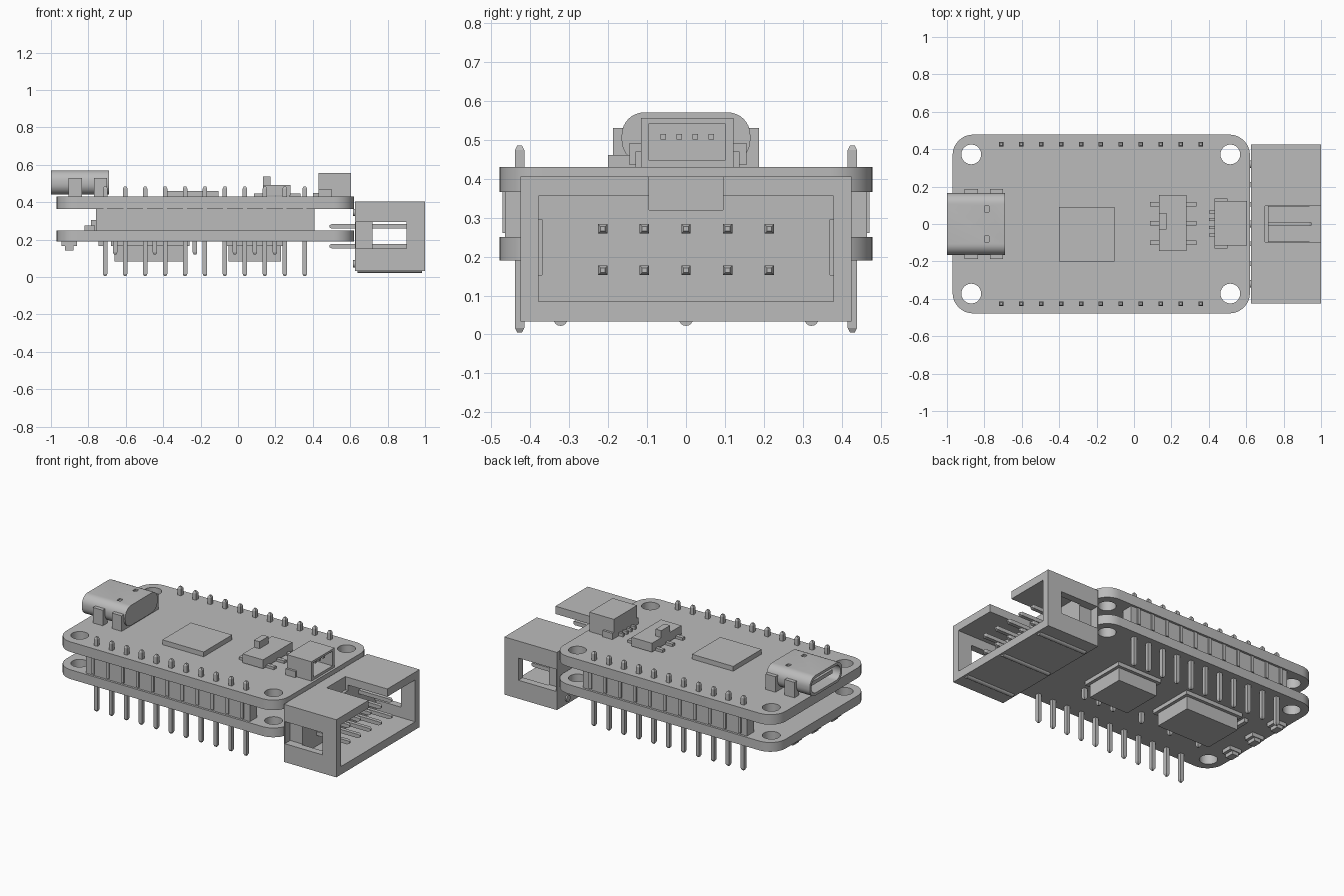
import bpy
import bmesh
from math import cos, sin, pi, radians
from mathutils import Matrix

cube = bpy.data.objects.get("Cube")
if cube:
    bpy.data.objects.remove(cube, do_unlink=True)

mat = bpy.data.materials.new("plain grey")
mat.use_nodes = True
GREY = (0.5, 0.5, 0.5, 1)
mat.diffuse_color = GREY
mat.node_tree.nodes["Principled BSDF"].inputs["Base Color"].default_value = GREY


def finish(name, bm):
    bmesh.ops.recalc_face_normals(bm, faces=bm.faces)
    mesh = bpy.data.meshes.new(name)
    bm.to_mesh(mesh)
    bm.free()
    mesh.materials.append(mat)
    ob = bpy.data.objects.new(name, mesh)
    bpy.context.collection.objects.link(ob)
    return ob


def boxes(name, *spans):
    """One object from boxes given as (x0, x1, y0, y1, z0, z1)."""
    bm = bmesh.new()
    for x0, x1, y0, y1, z0, z1 in spans:
        m = Matrix.Translation(((x0 + x1) / 2, (y0 + y1) / 2, (z0 + z1) / 2))
        m = m @ Matrix.Diagonal((x1 - x0, y1 - y0, z1 - z0, 1))
        bmesh.ops.create_cube(bm, size=1, matrix=m)
    return finish(name, bm)


def pins(name, spans, axis, tip=0.012):
    """Square pins with tapered ends along the chosen axis."""
    ob = boxes(name, *spans)
    bm = bmesh.new()
    bm.from_mesh(ob.data)
    ends = [f for f in bm.faces if abs(f.normal[axis]) > 0.9]
    for f in ends:
        n = f.normal.copy()
        new = bmesh.ops.extrude_discrete_faces(bm, faces=[f])["faces"][0]
        c = new.calc_center_median()
        for v in new.verts:
            v.co = c + (v.co - c) * 0.5 + n * tip
    bm.to_mesh(ob.data)
    bm.free()
    return ob


def rounded(a0, a1, b0, b1, r, steps=8):
    pts = []
    corners = [(a1 - r, b1 - r), (a0 + r, b1 - r), (a0 + r, b0 + r), (a1 - r, b0 + r)]
    for q, (a, b) in enumerate(corners):
        for i in range(steps + 1):
            t = (q + i / steps) * pi / 2
            pts.append((a + r * cos(t), b + r * sin(t)))
    return pts


def circle(a, b, r, n=24):
    return [(a + r * cos(2 * pi * i / n), b + r * sin(2 * pi * i / n)) for i in range(n)]


def prism(name, profiles, lo, hi, axis="z"):
    """Extrude outlines between lo and hi along z (xy outline) or x (yz outline)."""
    bm = bmesh.new()
    for pts in profiles:
        co = [(a, b, lo) if axis == "z" else (lo, a, b) for a, b in pts]
        f = bm.faces.new([bm.verts.new(c) for c in co])
        ext = bmesh.ops.extrude_face_region(bm, geom=[f])["geom"]
        d = (0, 0, hi - lo) if axis == "z" else (hi - lo, 0, 0)
        bmesh.ops.translate(bm, verts=[v for v in ext if isinstance(v, bmesh.types.BMVert)], vec=d)
    return finish(name, bm)


def cut(ob, *cutters):
    for c in cutters:
        c.hide_render = True
        mod = ob.modifiers.new("cut", "BOOLEAN")
        mod.operation = "DIFFERENCE"
        mod.solver = "EXACT"
        mod.object = c
    dg = bpy.context.evaluated_depsgraph_get()
    mesh = bpy.data.meshes.new_from_object(ob.evaluated_get(dg))
    ob.modifiers.clear()
    ob.data = mesh
    for c in cutters:
        bpy.data.objects.remove(c, do_unlink=True)
    return ob


def smooth(ob):
    bpy.ops.object.select_all(action="DESELECT")
    ob.select_set(True)
    bpy.context.view_layer.objects.active = ob
    bpy.ops.object.shade_smooth_by_angle(angle=radians(35))


# Two stacked circuit boards with corner holes
for name, z0, z1 in (("upper_board", 0.365, 0.43), ("lower_board", 0.19, 0.25)):
    board = prism(name, [rounded(-0.97, 0.62, -0.478, 0.478, 0.11)], z0, z1)
    holes = [circle(x, y, 0.053) for x in (-0.87, 0.515) for y in (-0.372, 0.372)]
    smooth(cut(board, prism("hole_cutter", holes, z0 - 0.02, z1 + 0.02)))

# Header strips between the boards, with long pins through both
PITCH = 0.1067
pin_x = [-0.71 + PITCH * i for i in range(11)]
for side, s in (("front", -1), ("back", 1)):
    y = 0.427 * s
    boxes(side + "_header_strip", (-0.76, 0.41, y - 0.037, y + 0.037, 0.25, 0.365))
    rib = sorted((y + 0.036 * s, y + 0.044 * s))
    boxes(side + "_header_ribs", *[(x - 0.01, x + 0.01, *rib, 0.26, 0.365) for x in pin_x])
    pins(side + "_header_pins",
         [(x - 0.012, x + 0.012, y - 0.012, y + 0.012, 0.017, 0.473) for x in pin_x], 2)

# Charging socket: hollow rounded shell, tongue, feet
shell = prism("socket_shell", [rounded(-0.165, 0.165, 0.44, 0.57, 0.058)], -1.0, -0.69, "x")
cut(shell, prism("shell_cutter", [rounded(-0.148, 0.148, 0.457, 0.553, 0.046)], -1.05, -0.74, "x"),
    boxes("slot_cutter", *[(-0.8, -0.775, y - 0.015, y + 0.015, 0.56, 0.6) for y in (-0.08, 0.08)]))
smooth(shell)
boxes("socket_tongue", (-0.97, -0.74, -0.11, 0.11, 0.493, 0.517))
boxes("socket_feet", *[(x - 0.035, x + 0.035, min(a, b), max(a, b), 0.43, 0.53)
                       for x in (-0.87, -0.735) for a, b in ((0.14, 0.187), (-0.14, -0.187))])
boxes("socket_rear", (-0.77, -0.70, -0.14, 0.14, 0.43, 0.5))

# Main chip
boxes("main_chip", (-0.40, -0.105, -0.2, 0.09, 0.43, 0.461))

# Slide switch
boxes("switch_body", (0.135, 0.28, -0.145, 0.155, 0.435, 0.492))
boxes("switch_slider", (0.135, 0.175, -0.03, 0.06, 0.49, 0.537))
boxes("switch_legs", *[(x0, x1, y - 0.012, y + 0.012, 0.43, 0.447)
                       for y in (-0.1, 0.005, 0.105) for x0, x1 in ((0.085, 0.14), (0.275, 0.335))])

# Small four-way socket facing right
small = boxes("small_socket", (0.43, 0.605, -0.115, 0.122, 0.43, 0.555))
cut(small, boxes("small_socket_cutter", (0.47, 0.65, -0.095, 0.1, 0.447, 0.541)))
small_y = [0.003 + 0.041 * i for i in (-1.5, -0.5, 0.5, 1.5)]
boxes("small_socket_pins", *[(0.46, 0.57, y - 0.007, y + 0.007, 0.5, 0.515) for y in small_y])
boxes("small_socket_leads", *[(0.4, 0.44, y - 0.008, y + 0.008, 0.43, 0.45) for y in small_y],
      *[(0.43, 0.5, y - 0.012, y + 0.012, 0.43, 0.47) for y in (-0.118, 0.125)])

# Large shrouded connector: cavity, key slot and side windows
shroud = boxes("connector_shroud", (0.625, 1.0, -0.425, 0.425, 0.033, 0.405))
cut(shroud,
    boxes("cavity_cutter", (0.72, 1.1, -0.379, 0.379, 0.085, 0.355)),
    boxes("key_cutter", (0.70, 1.1, -0.095, 0.095, 0.32, 0.5)),
    boxes("window_cutter", (0.632, 0.9, -0.5, -0.37, 0.152, 0.295),
          (0.632, 0.9, 0.37, 0.5, 0.152, 0.295)))
pins("connector_pins", [(0.502, 0.938, y - 0.012, y + 0.012, z - 0.012, z + 0.012)
                        for y in [PITCH * i for i in range(-2, 3)] for z in (0.165, 0.271)], 0)
smooth(prism("shroud_ridges", [circle(y, 0.04, 0.018, 16) for y in (-0.322, 0, 0.322)],
             0.64, 0.985, "x"))
smooth(prism("shroud_bumps", [circle(y, z, 0.02, 12) for y in (-0.32, 0, 0.32) for z in (0.07, 0.345)],
             0.615, 0.63, "x"))

# Underside blocks with flange and short pins
for label, x0, x1 in (("left", -0.05, 0.23), ("right", -0.66, -0.28)):
    boxes(label + "_under_block", (x0, x1, -0.12, 0.14, 0.082, 0.19),
          (x0 - 0.02, x1 + 0.02, -0.14, 0.16, 0.165, 0.19))
short_x = [-0.657, -0.444, -0.23, -0.017, 0.09, 0.197]
pins("short_pins", [(x - 0.012, x + 0.012, -0.22, -0.196, 0.132, 0.19) for x in short_x], 2)

# Small parts near the far edge
boxes("under_bar", (-0.745, -0.72, -0.15, 0.13, 0.165, 0.19))
boxes("edge_parts", *[p for y in (-0.2, 0, 0.2) for p in (
    (-0.945, -0.86, y - 0.035, y + 0.035, 0.165, 0.19),
    (-0.925, -0.88, y - 0.03, y + 0.03, 0.143, 0.17))])
boxes("inner_parts", (-0.82, -0.765, -0.12, 0.12, 0.25, 0.275),
      (-0.785, -0.755, -0.1, 0.1, 0.25, 0.305))
